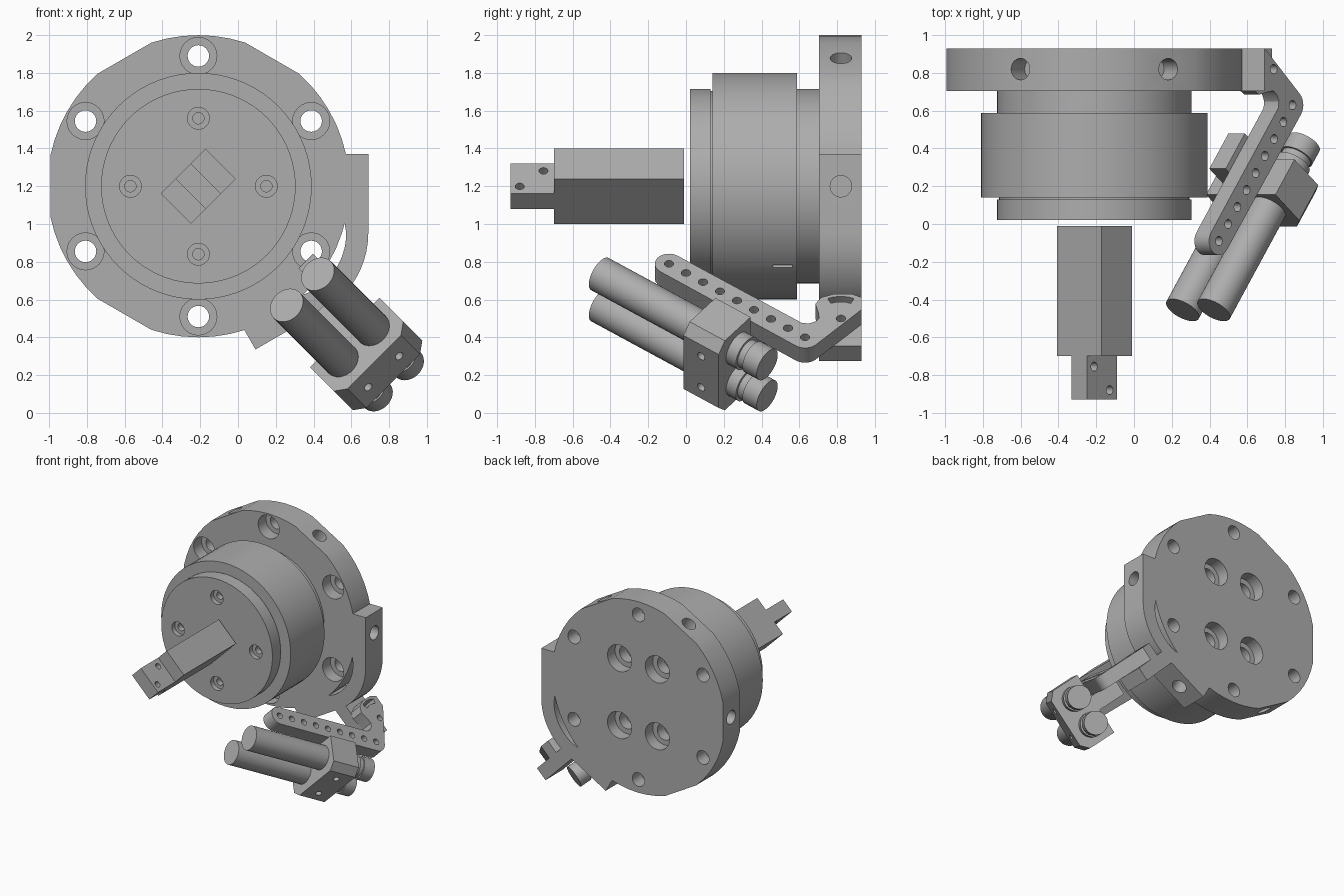
import bpy, bmesh
from math import radians, cos, sin, pi
from mathutils import Matrix, Vector

if "Cube" in bpy.data.objects:
    bpy.data.objects.remove(bpy.data.objects["Cube"])

metal = bpy.data.materials.new("grey metal")
metal.use_nodes = True
GREY = (0.42, 0.42, 0.42, 1)
metal.diffuse_color = GREY
metal.node_tree.nodes["Principled BSDF"].inputs["Base Color"].default_value = GREY
parts = []


def frame(origin, x, y, z):
    m = Matrix((x, y, z)).transposed().to_4x4()
    m.translation = Vector(origin)
    return m


# Frames: main axis (third axis points to the front), arm plane, sensor axis
D = 0.5 ** 0.5
AXIS = (-0.21, 0, 1.2)
FACE = frame(AXIS, (1, 0, 0), (0, 0, 1), (0, -1, 0))
ARM = frame(AXIS, (D, 0, -D), (0, 1, 0), (D, 0, D))
SENSOR = ARM @ frame((0, 0, 0), (0, 0, 1), (.794, -.608, 0), (.608, .794, 0))


def skin(name, rings, mat):
    """Closed solid through equal-length rings of points."""
    bm = bmesh.new()
    vs = [[bm.verts.new(mat @ Vector(p)) for p in ring] for ring in rings]
    n = len(vs[0])
    for a, b in zip(vs, vs[1:]):
        for i in range(n):
            j = (i + 1) % n
            bm.faces.new((a[i], a[j], b[j], b[i]))
    bm.faces.new(vs[0])
    bm.faces.new(vs[-1])
    bmesh.ops.recalc_face_normals(bm, faces=bm.faces)
    mesh = bpy.data.meshes.new(name)
    bm.to_mesh(mesh)
    bm.free()
    mesh.materials.append(metal)
    ob = bpy.data.objects.new(name, mesh)
    bpy.context.collection.objects.link(ob)
    parts.append(ob)
    return ob


def prism(name, outline, z0, z1, mat):
    return skin(name, [[(x, y, z) for x, y in outline] for z in (z0, z1)], mat)


def box(name, x0, x1, y0, y1, z0, z1, mat):
    return prism(name, [(x0, y0), (x1, y0), (x1, y1), (x0, y1)], z0, z1, mat)


def lathe(name, profile, mat, at=(0, 0), sides=24):
    """Solid of revolution from (height, radius) pairs."""
    rings = [[(at[0] + r * cos(2 * pi * i / sides), at[1] + r * sin(2 * pi * i / sides), h)
              for i in range(sides)] for h, r in profile]
    return skin(name, rings, mat)


def cut(target, cutters):
    for c in cutters:
        c.hide_render = True
        mod = target.modifiers.new("cut", "BOOLEAN")
        mod.operation, mod.solver, mod.object = "DIFFERENCE", "EXACT", c
    dg = bpy.context.evaluated_depsgraph_get()
    mesh = bpy.data.meshes.new_from_object(target.evaluated_get(dg))
    target.modifiers.clear()
    target.data = mesh


def discard(cutters):
    for c in cutters:
        parts.remove(c)
        bpy.data.objects.remove(c)


def polar(r, deg, c=(0, 0)):
    return (c[0] + r * cos(radians(deg)), c[1] + r * sin(radians(deg)))


# Flange: round plate with six flats
BACK, FRONT = -0.93, -0.705
outline = [polar(0.8, 60 * k + a) for k in range(6) for a in (-11.9, 11.9, 18, 24, 30, 36, 42)]
flange = prism("flange", outline, BACK, FRONT, FACE)

# Raised corner rail, separated from the plate by a thin crescent slot
centre = polar(0.4965, -30)


def mirror(p):
    ax = Vector(polar(1, -30))
    v = Vector(p)
    return tuple(2 * v.dot(ax) * ax - v)


arc = range(0, -61, -6)
start = [(0.77, -0.165), (0.77, 0.17), (0.9, 0.17)]
rail = start + [polar(0.47, a, centre) for a in arc]
rail += [mirror(p) for p in reversed(start)]
rail += [polar(0.353, a, centre) for a in reversed(arc)]
corner_rail = prism("corner_rail", rail, BACK, FRONT, FACE)

# Flange holes: counterbored bolts, radial ports, rear counterbores
bolts = [lathe("c", [(-1.1, .057), (-.81, .057), (-.81, .098), (-.6, .098)], FACE,
               polar(0.69, 30 + 60 * k)) for k in range(6)]
rear = [lathe("c", [(-1, .112), (-.83, .112), (-.83, .07), (-.74, .07)], FACE,
              (sx * .175, sz * .28)) for sx in (-1, 1) for sz in (-1, 1)]
ports = [lathe("c", [(.64, .057), (1.2, .057)], FACE @ Matrix.Translation((0, 0, -.82))
               @ Matrix.Rotation(radians(60 * k), 4, "Z") @ Matrix.Rotation(pi / 2, 4, "Y"))
         for k in range(6)]
cut(flange, bolts + rear + ports)
cut(corner_rail, [ports[0], ports[5]])
discard(bolts + rear + ports)

# Stepped round body
lathe("rear_collar", [(-.71, .515), (-.58, .515)], FACE, sides=72)
body = lathe("main_body", [(-.588, .6), (-.14, .6)], FACE, sides=72)
slot = [box("c", .57, .65, .46, .565, -.01, .01, ARM)]
cut(body, slot)
discard(slot)
face_plate = lathe("face_plate", [(-.16, .505), (-.13, .505), (-.13, .515), (-.02, .515)],
                   FACE, sides=72)
screws = [lathe("c", [(-.11, .03), (-.06, .03), (-.06, .058), (.1, .058)], FACE,
                polar(0.36, 90 * k)) for k in range(4)]
cut(face_plate, screws)
discard(screws)

# Square bar with a thinner drilled tip
box("bar", -.113, .113, -.7, -.01, -.168, .168, ARM)
tip = box("bar_tip", -.113, .113, -.93, -.69, -.057, .057, ARM)
pins = [lathe("c", [(-.2, .024), (.2, .024)], ARM, p) for p in ((-.058, -.755), (.058, -.88))]
cut(tip, pins)
discard(pins)

# Lug carrying the arm
box("arm_lug", .89, 1.263, .705, .93, -.045, .067, ARM)

# Perforated bent arm
TAIL, BEND = (.757, -.09), (1.308, .63)
arm_outline = [polar(.075, a, TAIL) for a in range(143, 324, 15)]
arm_outline += [polar(.08, a, BEND) for a in range(-37, 50, 12)]
arm_outline += [(1.1, .93), (1.01, .93), (.985, .88), (.985, .78), (1.01, .715),
                (1.058, .685), (1.12, .7), (1.165, .705), (1.19, .685), (1.205, .65), (1.2, .613)]
arm = prism("arm", arm_outline, .067, .177, ARM)
spots = [Vector(TAIL).lerp(Vector(BEND), i / 8) for i in range(9)] + [Vector((1.167, .82))]
holes = [lathe("c", [(0, .025), (.3, .025)], ARM, p, 16) for p in spots]
slot_mid = [polar(.15, a, (1.167, .82)) for a in range(155, 206, 10)]
slot_shape = [polar(.165, a, (1.167, .82)) for a in range(155, 206, 10)]
slot_shape += [polar(.125, a, (1.167, .82)) for a in range(205, 154, -10)]
holes.append(prism("c", slot_shape, 0, .3, ARM))
cut(arm, holes)
discard(holes)

# Sensor clamp with bevelled outer corners, and its tongue under the arm
clamp = prism("sensor_clamp", [(-.26, .776), (.26, .776), (.26, 1.0), (.2, 1.054),
                               (-.2, 1.054), (-.26, 1.0)], .79, 1.025, SENSOR)
box("clamp_tongue", -.056, .067, .55, .79, .79, 1.025, SENSOR)
side = SENSOR @ Matrix.Translation((0, 0, .908)) @ Matrix.Rotation(-pi / 2, 4, "X")
taps = [lathe("c", [(1.0, .024), (1.2, .024)], side, (n, 0), 16) for n in (-.116, .116)]
cut(clamp, taps)
discard(taps)

# Pair of cylindrical sensors
for label, n in (("lower", -.115), ("upper", .118)):
    lathe(label + "_sensor", [(.11, .097), (1.09, .097), (1.09, .082), (1.13, .082),
                              (1.13, .092), (1.225, .092)], SENSOR, (n, .893), 40)

# Smooth round surfaces, keep edges crisp
for ob in bpy.context.selected_objects:
    ob.select_set(False)
for ob in parts:
    ob.select_set(True)
bpy.context.view_layer.objects.active = parts[0]
bpy.ops.object.shade_smooth_by_angle(angle=radians(30))
